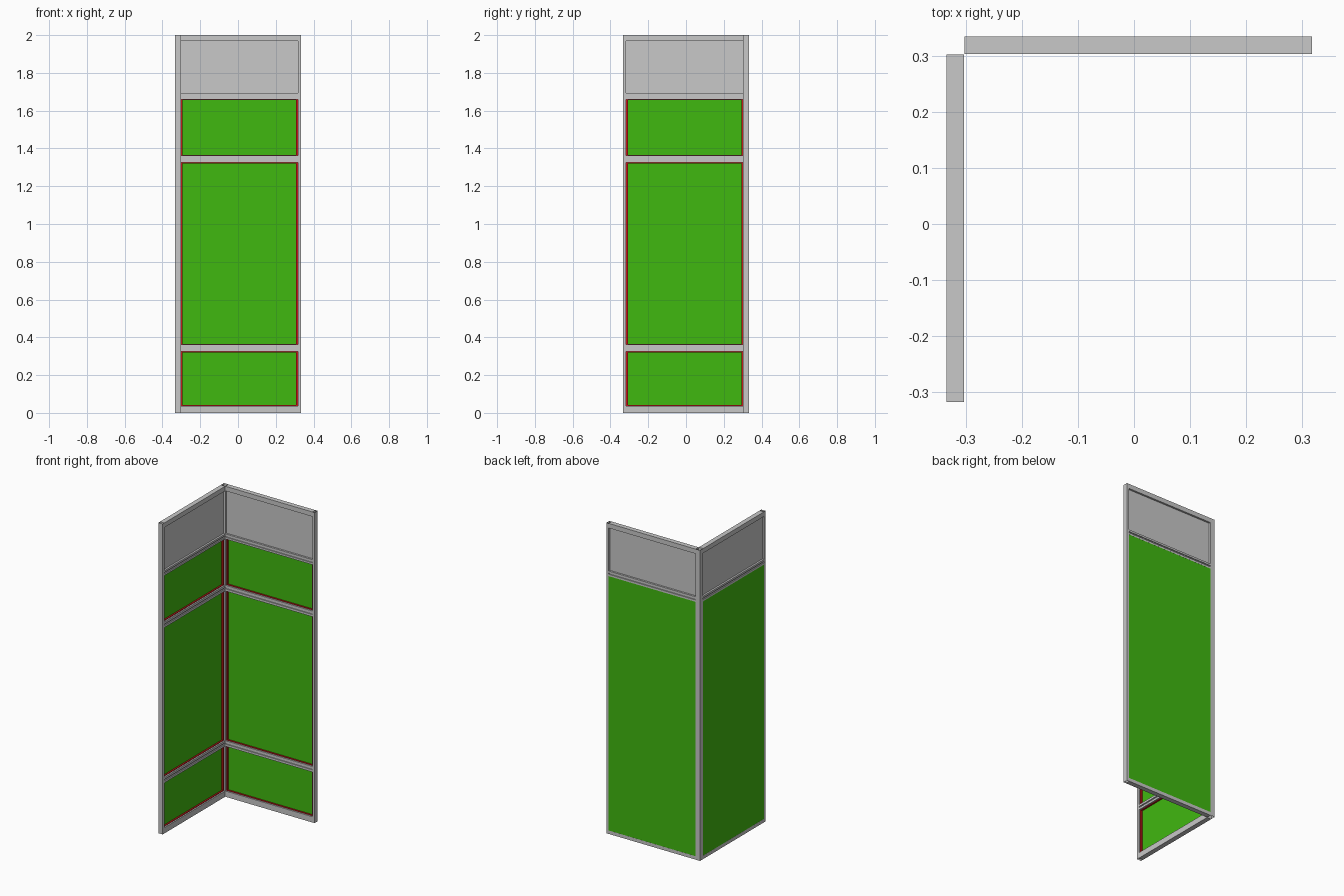
import bpy
import bmesh

cube = bpy.data.objects.get("Cube")
if cube:
    bpy.data.objects.remove(cube, do_unlink=True)


def material(name, color):
    mat = bpy.data.materials.new(name)
    mat.use_nodes = True
    mat.diffuse_color = (*color, 1)
    mat.node_tree.nodes["Principled BSDF"].inputs["Base Color"].default_value = (*color, 1)
    return mat


GREY = material("aluminium grey", (0.58, 0.58, 0.58))
GREEN = material("panel green", (0.051, 0.479, 0.005))
RED = material("gasket red", (0.55, 0.01, 0.01))

# Wall coordinates: u runs along the wall, d outward, z up
U0, U1 = -0.302, 0.317
INNER, OUTER = 0.303, 0.334


def back(u, d, z):
    return (u, d, z)


def side(u, d, z):
    return (-d, -u, z)


def finish(name, bm, mat):
    bmesh.ops.recalc_face_normals(bm, faces=bm.faces[:])
    mesh = bpy.data.meshes.new(name)
    bm.to_mesh(mesh)
    bm.free()
    mesh.materials.append(mat)
    obj = bpy.data.objects.new(name, mesh)
    bpy.context.collection.objects.link(obj)


def prism(name, wall, profile, u0, u1, mat):
    """Extrude a (d, z) profile along the wall."""
    bm = bmesh.new()
    ends = [[bm.verts.new(wall(u, d, z)) for d, z in profile] for u in (u0, u1)]
    n = len(profile)
    for ring in ends:
        bm.faces.new(ring)
    for i in range(n):
        j = (i + 1) % n
        bm.faces.new((ends[0][i], ends[0][j], ends[1][j], ends[1][i]))
    finish(name, bm, mat)


def slab(name, wall, u0, u1, d0, d1, z0, z1, mat):
    prism(name, wall, [(d0, z0), (d1, z0), (d1, z1), (d0, z1)], u0, u1, mat)


def rail(name, wall, z0, z1, d1, both_sides=False):
    """Horizontal bar with a narrow slot in its inner (and outer) face."""
    mid, half, deep = (z0 + z1) / 2, 0.004, 0.006
    profile = [(INNER, z0), (d1, z0)]
    if both_sides:
        profile += [(d1, mid - half), (d1 - deep, mid - half),
                    (d1 - deep, mid + half), (d1, mid + half)]
    profile += [(d1, z1), (INNER, z1), (INNER, mid + half), (INNER + deep, mid + half),
                (INNER + deep, mid - half), (INNER, mid - half)]
    prism(name, wall, profile, U0, U1, GREY)


def post(name, wall, u0, u1):
    """Hollow upright, open at both ends."""
    bm = bmesh.new()
    corners = [(u0, INNER), (u1, INNER), (u1, OUTER), (u0, OUTER)]
    low, high = [[bm.verts.new(wall(u, d, z)) for u, d in corners] for z in (0, 2)]
    for i in range(4):
        j = (i + 1) % 4
        bm.faces.new((low[i], low[j], high[j], high[i]))
    finish(name, bm, GREY)


openings = {"lower": (0.037, 0.325), "middle": (0.361, 1.325), "upper": (1.362, 1.66)}
FACE = 0.322  # inner face of the boards

for label, wall in (("back", back), ("side", side)):
    # Frame
    post(label + "_end_post", wall, U1, 0.3335)
    slab(label + "_top_rail", wall, U0, U1, INNER, OUTER, 1.97, 2, GREY)
    rail(label + "_window_rail", wall, 1.66, 1.693, OUTER, True)
    rail(label + "_upper_rail", wall, 1.362 - 0.037, 1.362, FACE)
    rail(label + "_lower_rail", wall, 0.325, 0.361, FACE)
    slab(label + "_bottom_rail", wall, U0, U1, INNER, FACE, 0, 0.037, GREY)
    slab(label + "_bottom_lip", wall, U0, U1, FACE, OUTER, 0, 0.022, GREY)

    # Boards and glazing
    slab(label + "_board", wall, U0, U1, FACE, OUTER - 0.0005, 0.022, 1.66, GREEN)
    slab(label + "_window_panel", wall, U0, U1, 0.315, 0.322, 1.693, 1.97, GREY)

    # Gaskets lining each opening
    for part, (z0, z1) in openings.items():
        name = f"{label}_{part}_gasket"
        front = FACE - 0.01
        for end, a, b in (("near", U0, U0 + 0.008), ("far", U1 - 0.009, U1)):
            slab(f"{name}_{end}", wall, a, b, front, FACE, z0, z1, RED)
        for end, a, b in (("bottom", z0, z0 + 0.004), ("top", z1 - 0.004, z1)):
            slab(f"{name}_{end}", wall, U0 + 0.008, U1 - 0.009, front, FACE, a, b, RED)

# Shared corner upright
post("corner_post", back, -OUTER, U0)
